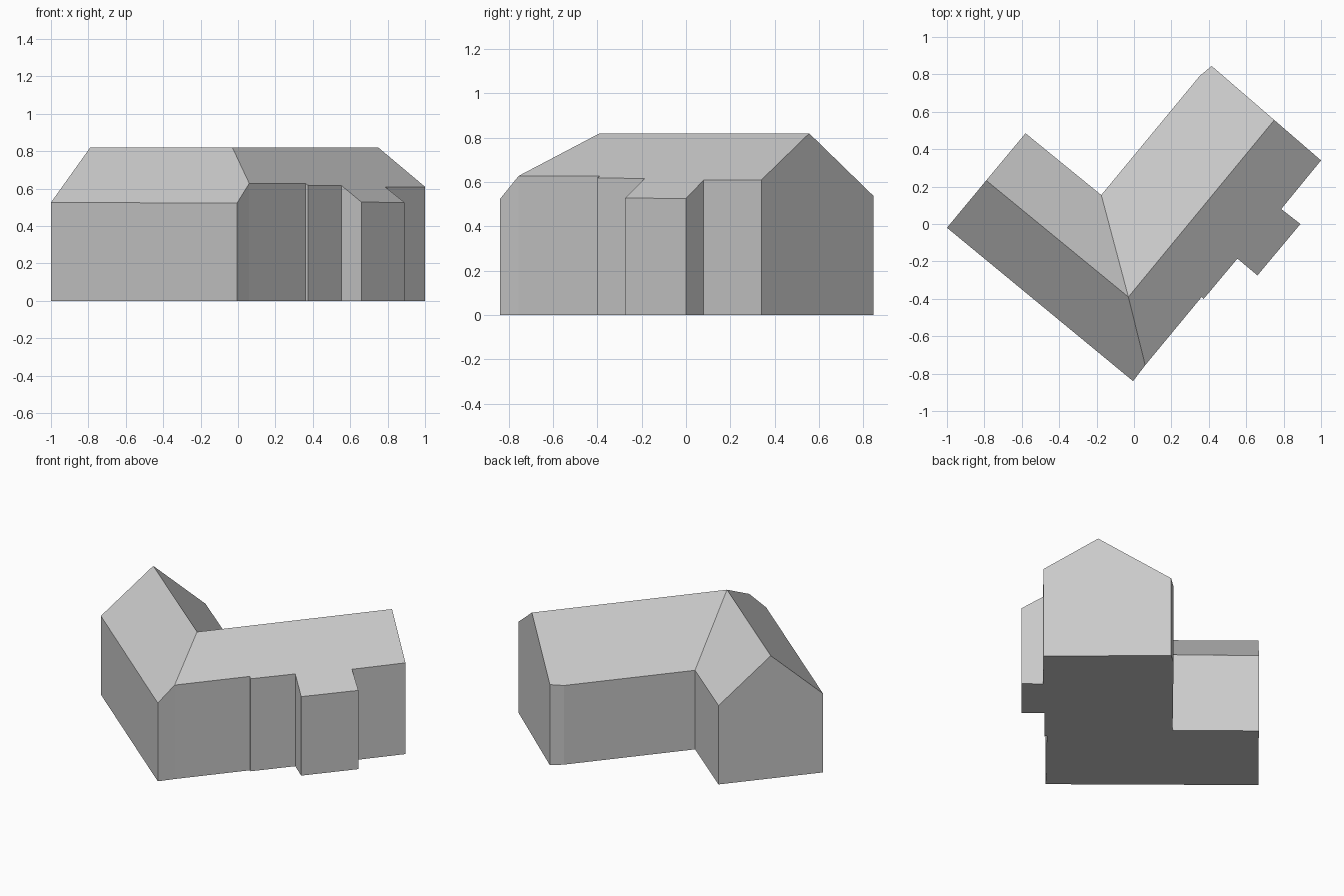
import bpy
from mathutils import Vector

cube = bpy.data.objects.get("Cube")
if cube:
    bpy.data.objects.remove(cube, do_unlink=True)

# One plain grey for the whole building
grey = bpy.data.materials.new("plain grey")
grey.use_nodes = True
grey.diffuse_color = (0.6, 0.6, 0.6, 1)
shader = next(n for n in grey.node_tree.nodes if n.type == "BSDF_PRINCIPLED")
shader.inputs["Base Color"].default_value = grey.diffuse_color

# Ridge line: west end, bend, east end
RIDGE = 0.82
west, bend, east = (Vector(p) for p in ((-0.79, 0.233), (-0.03, -0.39), (0.75, 0.556)))
WEST_WING = (west, bend, 0.894)
EAST_WING = (bend, east, 0.636)

# Footprint, counter-clockwise, each corner under the roof of its wing
footprint = [
    ("west_front", (-1, -0.02), WEST_WING),
    ("corner", (-0.005, -0.84), WEST_WING),
    ("hip", (0.06, -0.755), EAST_WING),
    ("step_in", (0.362, -0.39), EAST_WING),
    ("step_out", (0.373, -0.4), EAST_WING),
    ("bay_start", (0.553, -0.185), EAST_WING),
    ("bay_front", (0.66, -0.275), EAST_WING),
    ("bay_back", (0.89, 0), EAST_WING),
    ("bay_end", (0.787, 0.08), EAST_WING),
    ("east_front", (1, 0.34), EAST_WING),
    ("east_back", (0.415, 0.845), EAST_WING),
    ("chamfer", (0.35, 0.79), EAST_WING),
    ("valley", (-0.175, 0.155), EAST_WING),
    ("west_back", (-0.58, 0.485), WEST_WING),
]
names = [name for name, _, _ in footprint]


def eave_height(point, wing):
    """Height of a wing's roof slope above a ground point."""
    start, end, pitch = wing
    along = (end - start).normalized()
    offset = point - start
    return RIDGE - pitch * abs(along.x * offset.y - along.y * offset.x)


ground, top = {}, {}
for name, xy, wing in footprint:
    point = Vector(xy)
    ground[name] = (*point, 0)
    top[name] = (*point, eave_height(point, wing))
for name, point in (("west_ridge", west), ("bend", bend), ("east_ridge", east)):
    top[name] = (*point, RIDGE)


def make_part(name, faces):
    """Mesh object from faces given as lists of points, sharing equal points."""
    points = list(dict.fromkeys(p for face in faces for p in face))
    mesh = bpy.data.meshes.new(name)
    mesh.from_pydata(points, [], [[points.index(p) for p in face] for face in faces])
    mesh.materials.append(grey)
    mesh.update()
    part = bpy.data.objects.new(name, mesh)
    bpy.context.collection.objects.link(part)
    return part


# Walls, with a peak on the two gable ends
gables = {"east_front": "east_ridge", "west_back": "west_ridge"}
walls = []
for a, b in zip(names, names[1:] + names[:1]):
    peak = [top[gables[a]]] if a in gables else []
    walls.append([ground[a], ground[b], top[b], *peak, top[a]])
make_part("walls", walls)

# Roof: two slopes per wing, meeting at the hip and the valley
front_eave = names[names.index("hip"):names.index("east_front") + 1]
slopes = [
    ["west_front", "corner", "hip", "bend", "west_ridge"],
    ["west_ridge", "bend", "valley", "west_back"],
    ["bend", "east_ridge", "east_back", "chamfer", "valley"],
    ["bend", *front_eave, "east_ridge"],
]
make_part("roof", [[top[n] for n in slope] for slope in slopes])

# Floor, facing down
make_part("floor", [[ground[n] for n in reversed(names)]])
